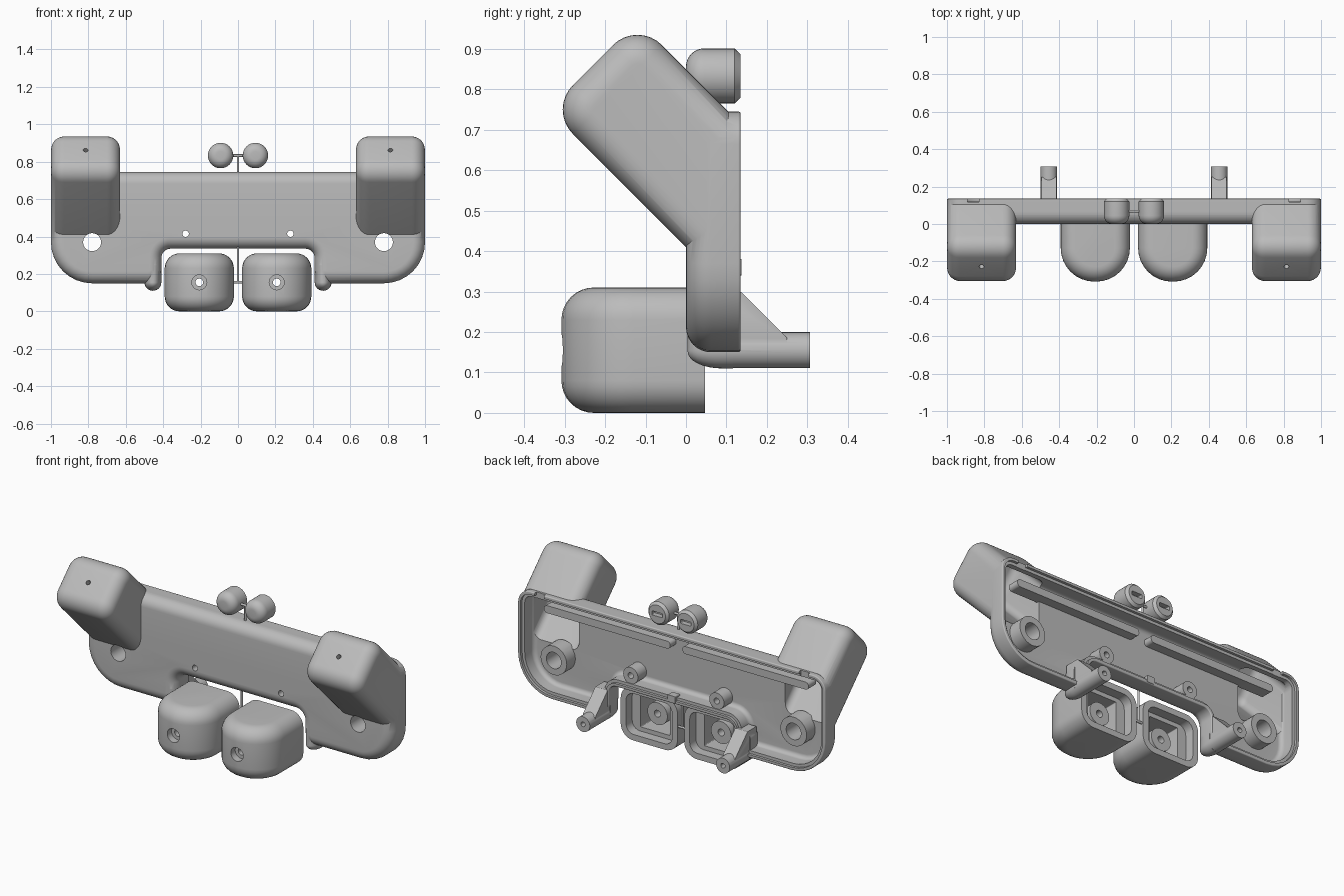
import bpy, bmesh, math
from mathutils import Vector

cube = bpy.data.objects.get("Cube")
if cube:
    bpy.data.objects.remove(cube, do_unlink=True)

grey = bpy.data.materials.new("plain_grey")
grey.use_nodes = True
grey.diffuse_color = (0.5, 0.5, 0.5, 1)
grey.node_tree.nodes["Principled BSDF"].inputs["Base Color"].default_value = (0.5, 0.5, 0.5, 1)

SEGS = 8
SIDES = (-1, 1)


def rect(cu, cv, hu, hv, r=0.004):
    """Rounded rectangle corners (u, v, radius), counter-clockwise."""
    return [(cu - hu, cv - hv, r), (cu + hu, cv - hv, r), (cu + hu, cv + hv, r), (cu - hu, cv + hv, r)]


def circle(cu, cv, r):
    return rect(cu, cv, r, r, r)


def ring(corners, d):
    """Outline with filleted corners, moved inwards by d."""
    pts = []
    for i, (u, v, r) in enumerate(corners):
        p = Vector((u, v))
        e1 = (p - Vector(corners[i - 1][:2])).normalized()
        e2 = (Vector(corners[(i + 1) % len(corners)][:2]) - p).normalized()
        n1, n2 = Vector((-e1.y, e1.x)), Vector((-e2.y, e2.x))
        mitre = (n1 + n2) / (1 + n1.dot(n2))
        s = 1 if e1.x * e2.y - e1.y * e2.x > 0 else -1
        rr = max(r - s * d, 0.002)
        centre = p + mitre * (d + s * rr)
        pts += [centre - n1.slerp(n2, k / SEGS) * (s * rr) for k in range(SEGS + 1)]
    return pts


def dome(t0, t1, r0, r1=0, base=0):
    """Layers (position, inset) from t0 to t1 with rounded ends."""
    arc = [(1 - math.cos(k * math.pi / 2 / SEGS), 1 - math.sin(k * math.pi / 2 / SEGS)) for k in range(SEGS + 1)]
    start = [(t0 + r0 * a, base + r0 * b) for a, b in arc] if r0 else [(t0, base)]
    end = [(t1 - r1 * a, base + r1 * b) for a, b in reversed(arc)] if r1 else [(t1, base)]
    return start + end


def finish(obj):
    obj.data.materials.clear()
    obj.data.materials.append(grey)
    obj.data.shade_smooth()
    obj.data.set_sharp_from_angle(angle=math.radians(32))
    return obj


def loft(name, axis, corners, layers):
    """Solid through inset copies of one outline, stacked along an axis."""
    place = {"x": lambda p, t: (t, p.x, p.y), "y": lambda p, t: (p.x, t, p.y), "z": lambda p, t: (p.x, p.y, t)}[axis]
    bm = bmesh.new()
    rows = [[bm.verts.new(place(p, t)) for p in ring(corners, d)] for t, d in layers]
    n = len(rows[0])
    for a, b in zip(rows, rows[1:]):
        for i in range(n):
            bm.faces.new((a[i], a[(i + 1) % n], b[(i + 1) % n], b[i]))
    bm.faces.new(rows[0])
    bm.faces.new(rows[-1])
    bmesh.ops.remove_doubles(bm, verts=bm.verts, dist=1e-5)
    bmesh.ops.recalc_face_normals(bm, faces=bm.faces)
    me = bpy.data.meshes.new(name)
    bm.to_mesh(me)
    bm.free()
    obj = bpy.data.objects.new(name, me)
    bpy.context.scene.collection.objects.link(obj)
    return finish(obj)


def box(name, x, y, z, hx, hy, hz):
    return loft(name, "y", rect(x, z, hx, hz), [(y - hy, 0), (y + hy, 0)])


def rod(name, axis, u, v, r, t0, t1):
    return loft(name, axis, circle(u, v, r), [(t0, 0), (t1, 0)])


def combine(obj, op, tools):
    for tool in tools:
        mod = obj.modifiers.new(op, "BOOLEAN")
        mod.operation, mod.solver, mod.object = op, "EXACT", tool
    deps = bpy.context.evaluated_depsgraph_get()
    mesh = bpy.data.meshes.new_from_object(obj.evaluated_get(deps))
    obj.modifiers.clear()
    obj.data = mesh
    for tool in tools:
        bpy.data.objects.remove(tool, do_unlink=True)
    return finish(obj)


# Main panel: wide plate with a notch in the lower edge, rounded at the front
half = [(0.41, 0.335, 0.05), (0.41, 0.15, 0.07), (1, 0.15, 0.22), (1, 0.745, 0.08)]
panel_outline = half + [(-u, v, r) for u, v, r in reversed(half)]
panel = loft("main_panel", "y", panel_outline, dome(0, 0.135, 0.062, 0.006))

# Slanted arm housings, trimmed inside the panel and merged with it
arm = [(0.33, 0.08, 0.085), (0.55, 0.30, 0.085), (-0.12, 0.97, 0.085), (-0.34, 0.75, 0.085)]
arms = []
for s in SIDES:
    housing = loft("arm", "x", arm, dome(s * 0.815 - 0.184, s * 0.815 + 0.184, 0.07, 0.07))
    arms.append(combine(housing, "DIFFERENCE", [box("arm_trim", s * 0.815, 0.505, 0.5, 0.4, 0.4, 0.8)]))
combine(panel, "UNION", arms)

# Hollow out the panel with a stepped rim, then the arms
cavity = dome(0.035, 0.12, 0.025, 0, 0.035) + [(0.12, 0.018), (0.2, 0.018)]
hollows = [loft("panel_hollow", "y", panel_outline, cavity)]
for s in SIDES:
    c = s * 0.815
    hollows.append(loft("arm_hollow", "x", arm, dome(c - 0.145, c + 0.145, 0.04, 0.04, 0.035)))
    hollows.append(box("rim_notch", s * 0.86, 0.14, 0.74, 0.03, 0.022, 0.03))
    bpy.ops.mesh.primitive_cylinder_add(vertices=24, radius=0.013, depth=0.15,
                                        location=(c, -0.228, 0.862), rotation=(math.pi / 4, 0, 0))
    hollows.append(bpy.context.object)
combine(panel, "DIFFERENCE", hollows)

# Bosses, stiffening ribs, rear pegs and centre tab
adds, drills = [box("centre_tab", 0, 0.115, 0.36, 0.025, 0.022, 0.02)], []
for s in SIDES:
    peg = s * 0.455
    adds += [
        rod("large_boss", "y", s * 0.78, 0.37, 0.085, 0.02, 0.115),
        rod("small_boss", "y", s * 0.28, 0.415, 0.048, 0.02, 0.115),
        loft("rib", "y", rect(s * 0.45, 0.645, 0.41, 0.022, 0.02), [(0.02, 0), (0.09, 0)]),
        loft("peg_root", "y", rect(peg, 0.2, 0.045, 0.09, 0.045),
             [(0.004 + 2 * (t - 0.004), d) for t, d in dome(0.004, 0.06, 0.042)]),
        rod("peg", "y", peg, 0.155, 0.0445, 0.09, 0.307),
        loft("peg_gusset", "x", [(0.05, 0.16, 0.004), (0.25, 0.16, 0.004), (0.25, 0.185, 0.004),
                                 (0.135, 0.3, 0.004), (0.05, 0.3, 0.004)], [(peg - 0.04, 0), (peg + 0.04, 0)]),
    ]
    drills += [
        rod("large_hole", "y", s * 0.78, 0.37, 0.048, -0.05, 0.2),
        rod("small_hole", "y", s * 0.28, 0.415, 0.017, -0.05, 0.2),
        rod("peg_hole", "y", peg, 0.155, 0.014, 0.25, 0.4),
    ]
combine(panel, "UNION", adds)
combine(panel, "DIFFERENCE", drills)

for s in SIDES:
    side = "left" if s > 0 else "right"
    c, h = s * 0.207, 0.155

    # Lower block: round nose, open flat back with a screw boss inside
    outline = [(c - 0.185, -0.308, 0.18), (c + 0.185, -0.308, 0.18), (c + 0.185, 0.3, 0.004), (c - 0.185, 0.3, 0.004)]
    block = loft(side + "_block", "z", outline, dome(0, 0.31, 0.08, 0.08))
    combine(block, "DIFFERENCE", [
        box("back_trim", c, 0.247, h, 0.4, 0.2, 0.4),
        loft("back_recess", "y", rect(c, h, 0.15, 0.12, 0.05), [(-0.01, 0), (0.1, 0)]),
        loft("pocket", "y", rect(c, h, 0.095, 0.095), [(-0.18, 0), (0.1, 0)]),
        rod("screw_recess", "y", c, h, 0.04, -0.4, -0.265)])
    combine(block, "UNION", [rod("screw_boss", "y", c, h, 0.065, -0.2, -0.03)])
    combine(block, "DIFFERENCE", [rod("screw_hole", "y", c, h, 0.02, -0.4, 0.1)])

    # Small knob: domed front, chamfered back with a slot
    x = s * 0.093
    knob = loft(side + "_knob", "y", circle(x, 0.833, 0.068), dome(0, 0.12, 0.045) + [(0.135, 0.014)])
    combine(knob, "DIFFERENCE", [box("slot", x, 0.13, 0.833, 0.034, 0.025, 0.012)])

# Thin connecting rods between the small parts and the panel
rod("upper_stem", "z", 0, 0.068, 0.006, 0.73, 0.838)
rod("upper_crossbar", "x", 0.068, 0.833, 0.007, -0.04, 0.04)
rod("lower_stem", "z", 0, 0.036, 0.006, 0.15, 0.35)
rod("lower_crossbar", "x", 0.036, 0.155, 0.007, -0.035, 0.035)
